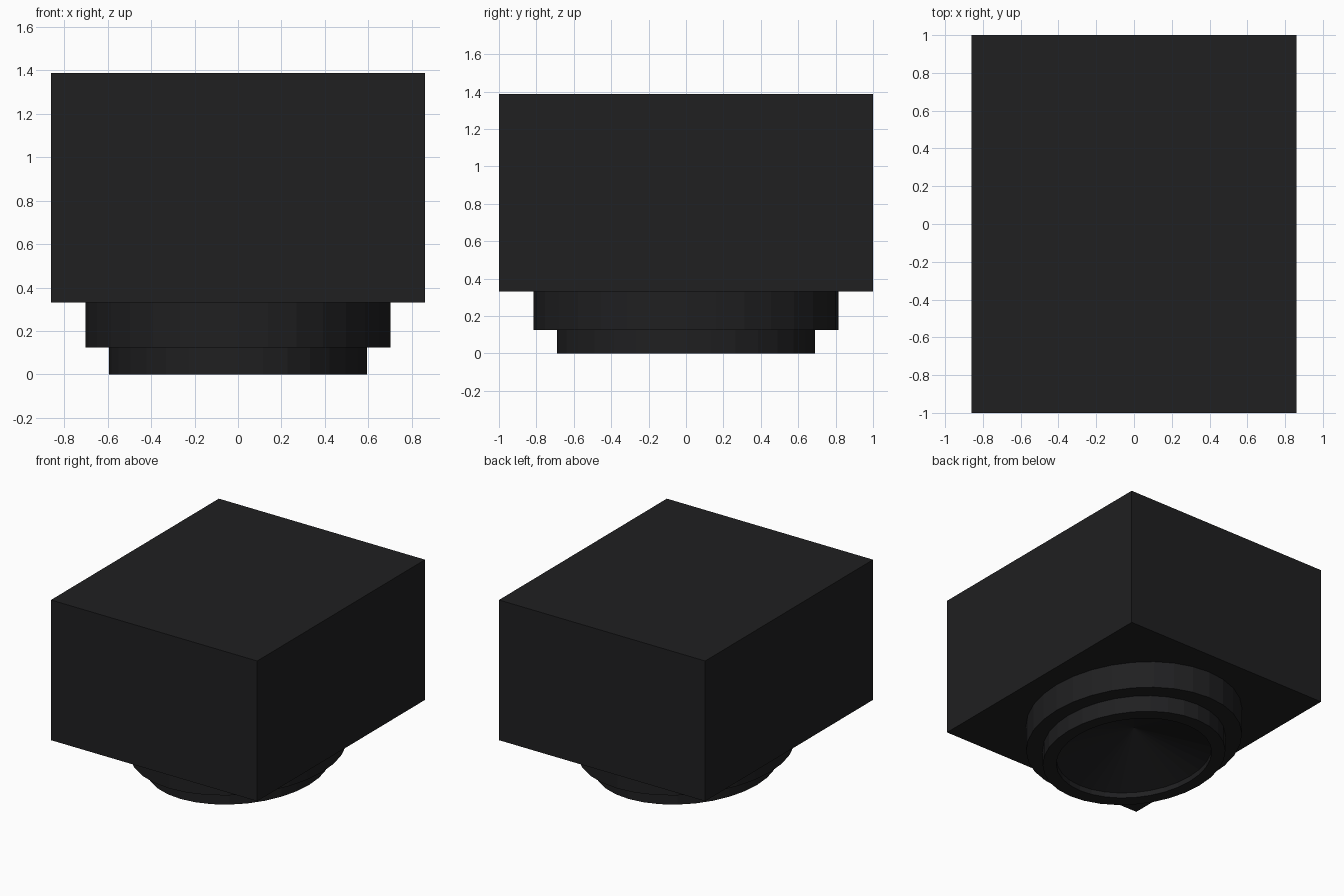
import bpy, bmesh, math

if "Cube" in bpy.data.objects:
    bpy.data.objects.remove(bpy.data.objects["Cube"])

SIDES = 32
STRETCH = 1.163  # round parts are oval, longer in y

dark = bpy.data.materials.new("dark_plastic")
dark.diffuse_color = (0.014, 0.014, 0.015, 1)
dark.use_nodes = True
dark.node_tree.nodes["Principled BSDF"].inputs["Base Color"].default_value = dark.diffuse_color


def finish(name, bm):
    bmesh.ops.recalc_face_normals(bm, faces=bm.faces)
    mesh = bpy.data.meshes.new(name)
    bm.to_mesh(mesh)
    bm.free()
    mesh.materials.append(dark)
    obj = bpy.data.objects.new(name, mesh)
    bpy.context.collection.objects.link(obj)
    return obj


def lathe(name, profile):
    """Spin an (x radius, z) profile into a closed oval solid."""
    bm = bmesh.new()
    verts = [bm.verts.new((r, 0, z)) for r, z in profile]
    edges = [bm.edges.new(pair) for pair in zip(verts, verts[1:])]
    bmesh.ops.spin(bm, geom=verts + edges, cent=(0, 0, 0), axis=(0, 0, 1),
                   angle=math.tau, steps=SIDES, use_duplicate=False)
    bmesh.ops.remove_doubles(bm, verts=bm.verts, dist=0.0005)
    bmesh.ops.scale(bm, vec=(1, STRETCH, 1), verts=bm.verts)
    return finish(name, bm)


# Main box
bm = bmesh.new()
bmesh.ops.create_cube(bm, size=1)
bmesh.ops.scale(bm, vec=(1.72, 2.0, 1.057), verts=bm.verts)
bmesh.ops.translate(bm, vec=(0, 0, 0.33 + 1.057 / 2), verts=bm.verts)
finish("body", bm)

# Stepped barrel under the box, with a lipped conical recess in its end
lathe("stepped_barrel", [
    (0, 0.33), (0.702, 0.33), (0.702, 0.125), (0.594, 0.125),
    (0.594, 0), (0.505, 0), (0.505, 0.04), (0, 0.245),
])
